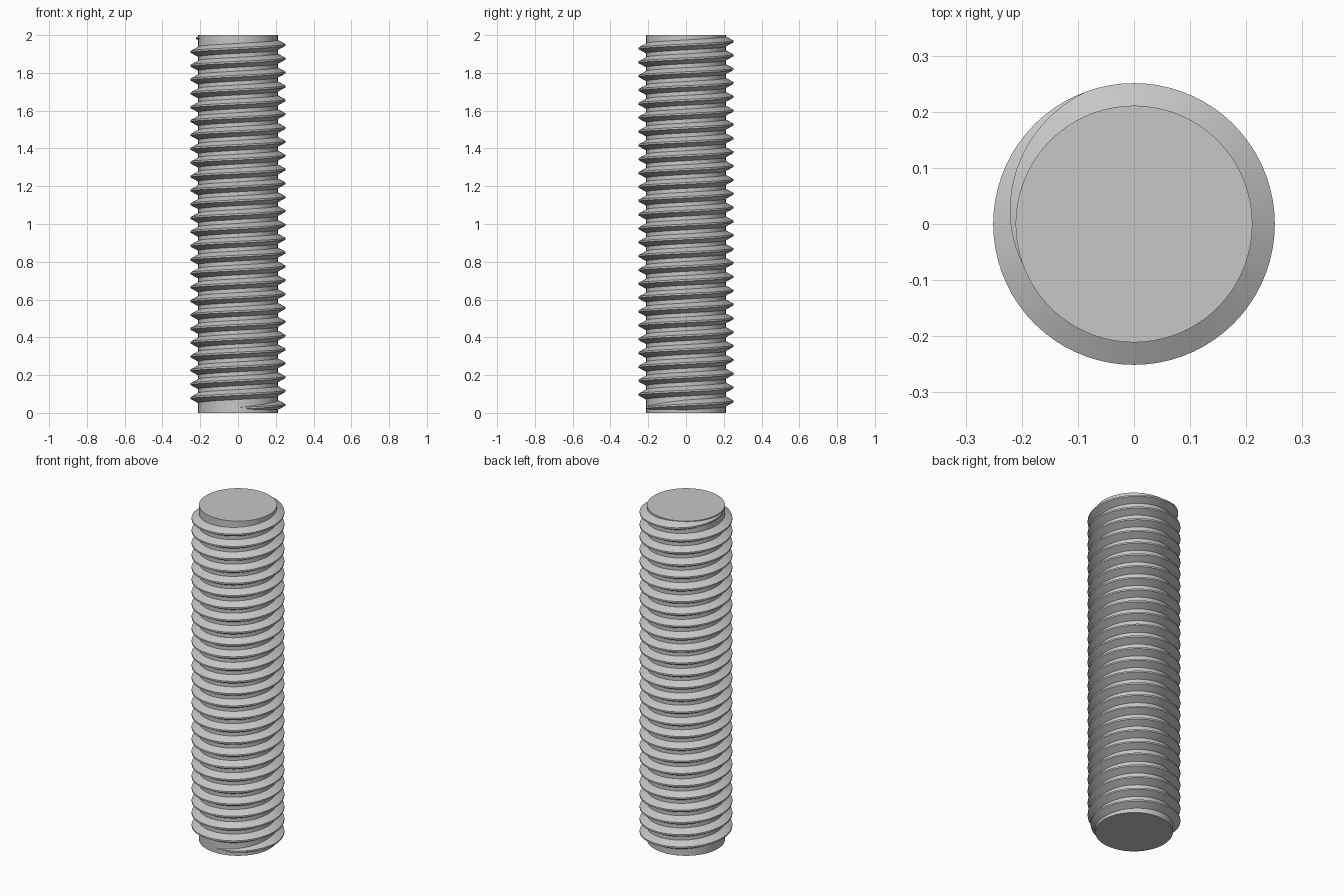
import bpy, bmesh, math

cube = bpy.data.objects.get("Cube")
if cube:
    bpy.data.objects.remove(cube, do_unlink=True)

HEIGHT, CORE_R, CREST_R = 2.0, 0.211, 0.251
PITCH = 0.0733
STEPS = 72                      # segments per turn
START = math.radians(270)       # where the thread runs in
START_Z, TURNS = 0.024, 26.81
CREST_HALF = PITCH / 16         # standard thread: crest is an eighth of the pitch
BASE_HALF = PITCH * 3 / 8       # and the root gap a quarter

steel = bpy.data.materials.new("grey steel")
steel.use_nodes = True
grey = (0.57, 0.57, 0.57, 1)
steel.diffuse_color = grey
steel.node_tree.nodes["Principled BSDF"].inputs["Base Color"].default_value = grey


def finish(bm, name):
    bmesh.ops.recalc_face_normals(bm, faces=bm.faces)
    mesh = bpy.data.meshes.new(name)
    bm.to_mesh(mesh)
    bm.free()
    obj = bpy.data.objects.new(name, mesh)
    bpy.context.collection.objects.link(obj)
    mesh.materials.append(steel)
    bpy.ops.object.select_all(action='DESELECT')
    obj.select_set(True)
    bpy.context.view_layer.objects.active = obj
    bpy.ops.object.shade_smooth_by_angle(angle=math.radians(30))


# Plain cylindrical core
bm = bmesh.new()
bmesh.ops.create_cone(bm, cap_ends=True, segments=STEPS, radius1=CORE_R,
                      radius2=CORE_R, depth=HEIGHT)
bmesh.ops.translate(bm, verts=bm.verts, vec=(0, 0, HEIGHT / 2))
finish(bm, "rod_core")

# Helical ridge: a trapezoid swept round the core, fading at both ends
bm = bmesh.new()
total = round(TURNS * STEPS)
fade = STEPS / 4
previous = None
for i in range(total + 1):
    grow = min(1, i / fade, (total - i) / fade)
    angle = START + math.tau * i / STEPS
    z = START_Z + PITCH * i / STEPS
    crest = CORE_R + (CREST_R - CORE_R) * grow
    base = CREST_HALF + (BASE_HALF - CREST_HALF) * grow
    section = ((CORE_R - 0.002, -base), (crest, -CREST_HALF),
               (crest, CREST_HALF), (CORE_R - 0.002, base))
    ring = [bm.verts.new((r * math.cos(angle), r * math.sin(angle), z + dz))
            for r, dz in section]
    if previous:
        for k in range(4):
            n = (k + 1) % 4
            bm.faces.new((previous[k], previous[n], ring[n], ring[k]))
    else:
        bm.faces.new(ring)
    previous = ring
bm.faces.new(previous)
finish(bm, "screw_thread")
